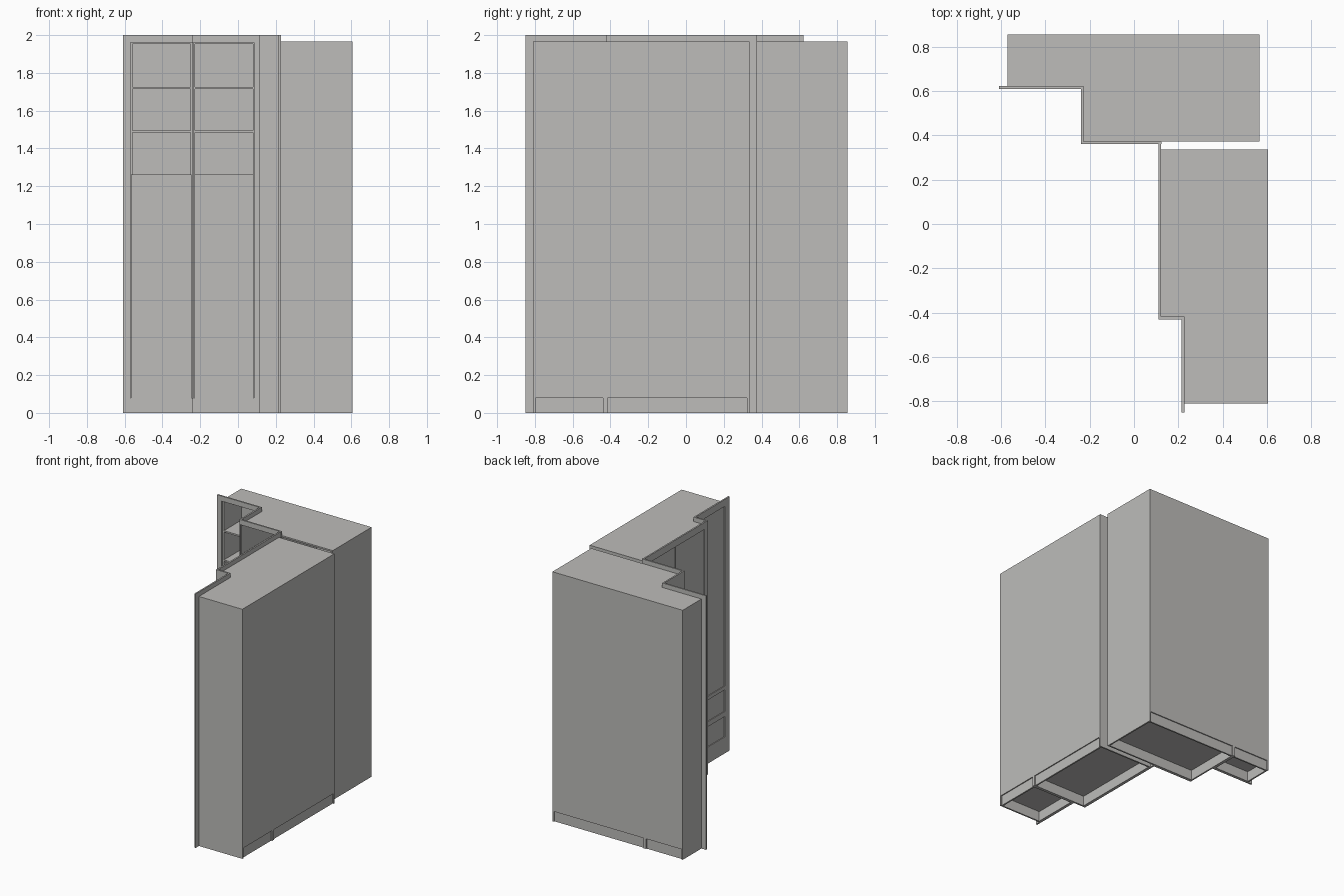
import bpy, bmesh

cube = bpy.data.objects.get("Cube")
if cube:
    bpy.data.objects.remove(cube, do_unlink=True)

grey = bpy.data.materials.new("warm_grey")
grey.use_nodes = True
grey.diffuse_color = (0.51, 0.505, 0.49, 1)
grey.node_tree.nodes["Principled BSDF"].inputs["Base Color"].default_value = grey.diffuse_color

T = 0.012          # board thickness
TOP = 1.965        # cabinet height
KICK = 0.08        # base height
CROWN = 2.0        # face frame height


def finish(name, bm):
    bmesh.ops.recalc_face_normals(bm, faces=bm.faces)
    mesh = bpy.data.meshes.new(name)
    bm.to_mesh(mesh)
    bm.free()
    mesh.materials.append(grey)
    obj = bpy.data.objects.new(name, mesh)
    bpy.context.collection.objects.link(obj)
    return obj


def box(name, xs, ys, zs):
    bm = bmesh.new()
    bmesh.ops.create_cube(bm, size=1)
    for v in bm.verts:
        v.co = [r[0] if c < 0 else r[1] for c, r in zip(v.co, (xs, ys, zs))]
    return finish(name, bm)


def oriented(name, axis, along, depth, zs):
    """Box whose length runs along x or y and whose depth is the other way."""
    if axis == "x":
        return box(name, along, depth, zs)
    return box(name, depth, along, zs)


def carcass(name, axis, a0, a1, front, back):
    """Open-fronted cabinet on a hollow, slightly recessed base."""
    inner = (a0 + T, a1 - T)
    depth = (front, back)
    oriented(name + "_side_a", axis, (a0, a0 + T), depth, (0, TOP))
    oriented(name + "_side_b", axis, (a1 - T, a1), depth, (0, TOP))
    oriented(name + "_top", axis, inner, depth, (TOP - T, TOP))
    oriented(name + "_bottom", axis, inner, depth, (KICK, KICK + T))
    oriented(name + "_back", axis, inner, (back - T, back), (KICK + T, TOP - T))
    oriented(name + "_front_kick", axis, inner, (front, front + T), (0, KICK))
    oriented(name + "_rear_kick", axis, inner, (back - 0.02, back - 0.008), (0, KICK))


def face_frame(name, axis, a0, a1, depth, holes):
    """Flat frame plate with rectangular openings (a0, a1, z0, z1)."""
    us = sorted({a0, a1, *[u for h in holes for u in h[:2]]})
    zs = sorted({0, CROWN, *[z for h in holes for z in h[2:]]})
    bm = bmesh.new()
    for u0, u1 in zip(us, us[1:]):
        for z0, z1 in zip(zs, zs[1:]):
            uc, zc = (u0 + u1) / 2, (z0 + z1) / 2
            if any(h[0] < uc < h[1] and h[2] < zc < h[3] for h in holes):
                continue
            corners = ((u0, z0), (u1, z0), (u1, z1), (u0, z1))
            bm.faces.new([bm.verts.new((u, depth, z) if axis == "x" else (depth, u, z))
                          for u, z in corners])
    bmesh.ops.remove_doubles(bm, verts=bm.verts, dist=0.0001)
    new = bmesh.ops.extrude_face_region(bm, geom=bm.faces[:])["geom"]
    shift = (0, T, 0) if axis == "x" else (T, 0, 0)
    bmesh.ops.translate(bm, vec=shift, verts=[g for g in new if isinstance(g, bmesh.types.BMVert)])
    return finish(name, bm)


# Cabinet bodies: two along the back, two along the side
carcass("back_left_cabinet", "x", -0.57, -0.24, 0.622, 0.855)
carcass("back_middle_cabinet", "x", -0.24, 0.565, 0.372, 0.855)
carcass("side_main_cabinet", "y", -0.428, 0.335, 0.122, 0.605)
carcass("side_end_cabinet", "y", -0.81, -0.428, 0.227, 0.605)

# Back run: flush lower doors with open shelves above
back_bays = (("left", -0.61, -0.24, -0.57, -0.242, 0.61),
             ("middle", -0.24, 0.125, -0.235, 0.085, 0.36))
SHELF = 1.25
for side, a0, a1, h0, h1, y in back_bays:
    face_frame(side + "_face_frame", "x", a0, a1, y, [(h0, h1, KICK, 1.96)])
    box(side + "_door", (h0 + 0.004, h1 - 0.004), (y, y + T), (KICK, SHELF + T))
    for i, z in enumerate((SHELF, 1.484, 1.714)):
        box(f"{side}_shelf_{i + 1}", (h0 + 0.005, h1), (y + T, 0.843), (z, z + T))
box("niche_divider", (0.08, 0.092), (0.372, 0.843), (KICK + T, TOP - T))

# Side run: inset doors and drawers
side_bays = (
    ("main", -0.43, 0.36, 0.11, [("door_a", -0.39, -0.034, 0.12, 1.945),
                                 ("door_b", -0.026, 0.325, 0.12, 1.945)]),
    ("end", -0.85, -0.43, 0.215, [("door", -0.79, -0.47, 0.53, 1.945),
                                  ("upper_drawer", -0.79, -0.47, 0.33, 0.50),
                                  ("lower_drawer", -0.79, -0.47, 0.13, 0.29)]))
for side, a0, a1, x, panels in side_bays:
    face_frame(side + "_face_frame", "y", a0, a1, x, [p[1:] for p in panels])
    for part, h0, h1, z0, z1 in panels:
        box(f"{side}_{part}", (x + 0.006, x + 0.018), (h0, h1), (z0, z1))

# Returns that join the stepped face frames
box("left_return", (-0.24, -0.228), (0.372, 0.622), (0, CROWN))
box("end_return", (0.122, 0.227), (-0.43, -0.418), (0, CROWN))
